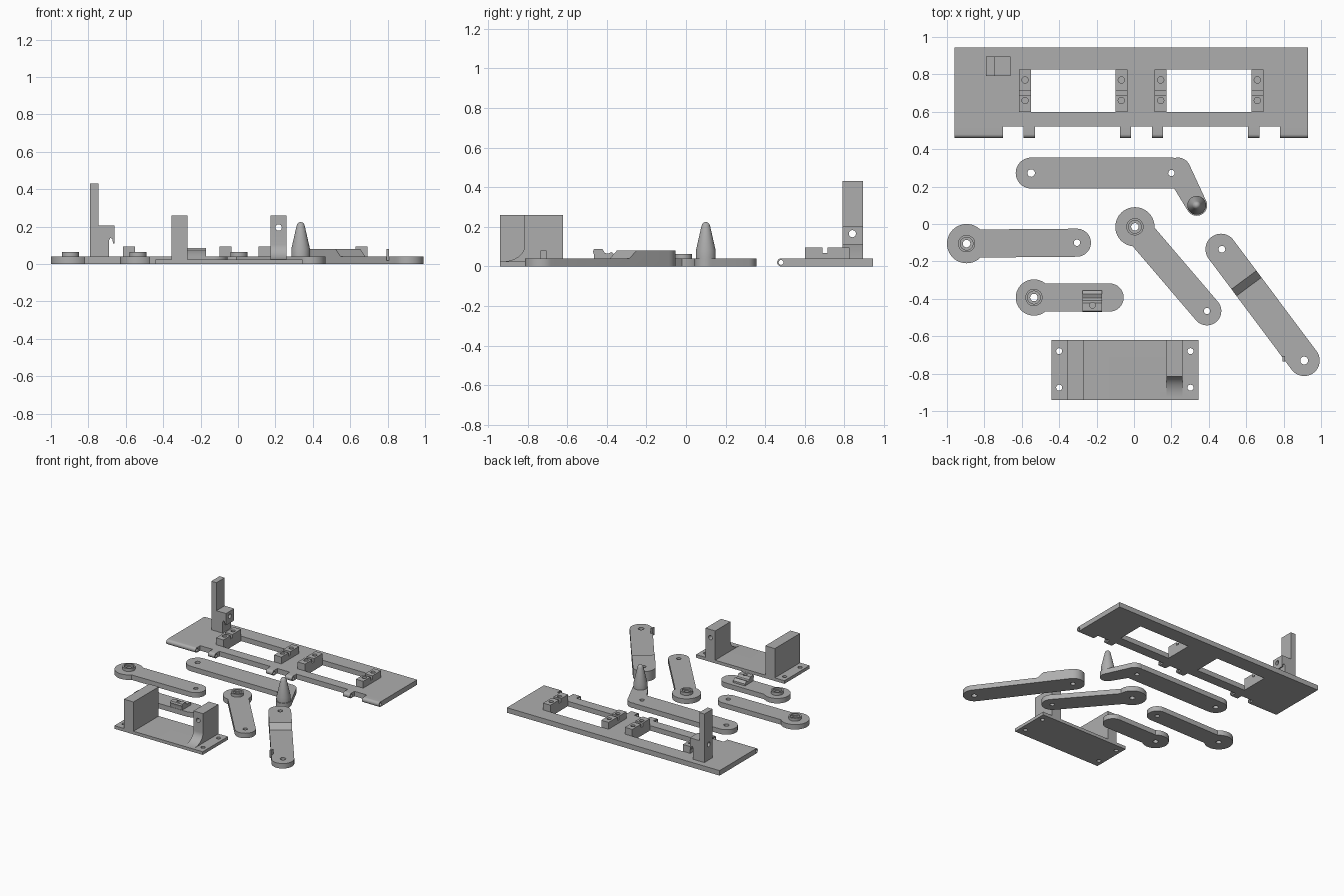
import bpy, bmesh, math
from mathutils import Matrix, Vector

if "Cube" in bpy.data.objects:
    bpy.data.objects.remove(bpy.data.objects["Cube"])

grey = bpy.data.materials.new("plain grey")
grey.diffuse_color = (0.42, 0.42, 0.42, 1)
grey.use_nodes = True
grey.node_tree.nodes["Principled BSDF"].inputs["Base Color"].default_value = grey.diffuse_color


def finish(name, bm):
    bmesh.ops.recalc_face_normals(bm, faces=bm.faces)
    me = bpy.data.meshes.new(name)
    bm.to_mesh(me)
    bm.free()
    me.materials.append(grey)
    ob = bpy.data.objects.new(name, me)
    bpy.context.collection.objects.link(ob)
    return ob


def prism(name, pts, lo, hi, axis='z'):
    """Extrude a 2D outline along an axis: z uses (x,y), y uses (x,z), x uses (y,z)."""
    put = {'z': lambda a, b, c: (a, b, c), 'y': lambda a, b, c: (a, c, b),
           'x': lambda a, b, c: (c, a, b)}[axis]
    bm = bmesh.new()
    rings = [[bm.verts.new(put(a, b, c)) for a, b in pts] for c in (lo, hi)]
    bm.faces.new(rings[0])
    bm.faces.new(rings[1])
    n = len(pts)
    for i in range(n):
        j = (i + 1) % n
        bm.faces.new((rings[0][i], rings[0][j], rings[1][j], rings[1][i]))
    return finish(name, bm)


def box(name, x0, x1, y0, y1, z0, z1):
    return prism(name, [(x0, y0), (x1, y0), (x1, y1), (x0, y1)], z0, z1)


def circle(a, b, r, n=40):
    return [(a + r * math.cos(math.tau * i / n), b + r * math.sin(math.tau * i / n)) for i in range(n)]


def disc(a, b, r, lo, hi, axis='z', name="disc"):
    return prism(name, circle(a, b, r), lo, hi, axis)


def link(name, p, r, q, s, z0=0.0, z1=0.04):
    """Bar with two round ends, made as the hull of two circles."""
    bm = bmesh.new()
    for x, y in circle(*p, r) + circle(*q, s):
        for z in (z0, z1):
            bm.verts.new((x, y, z))
    res = bmesh.ops.convex_hull(bm, input=bm.verts)
    loose = [v for v in bm.verts if not v.link_faces]
    bmesh.ops.delete(bm, geom=loose, context='VERTS')
    bmesh.ops.dissolve_limit(bm, angle_limit=0.01, verts=bm.verts, edges=bm.edges)
    return finish(name, bm)


def combine(ob, others, op):
    for other in others:
        mod = ob.modifiers.new("join", 'BOOLEAN')
        mod.operation, mod.solver, mod.object = op, 'EXACT', other
        bpy.context.view_layer.objects.active = ob
        bpy.ops.object.modifier_apply(modifier=mod.name)
        bpy.data.objects.remove(other)


def add(ob, *others):
    combine(ob, others, 'UNION')


def cut(ob, *others):
    combine(ob, others, 'DIFFERENCE')


def smooth(ob):
    bpy.ops.object.select_all(action='DESELECT')
    ob.select_set(True)
    bpy.context.view_layer.objects.active = ob
    bpy.ops.object.shade_smooth_by_angle(angle=math.radians(30))


# Mounting plate with two windows and hinge tabs
plate = box("mounting_plate", -0.96, 0.93, 0.52, 0.945, 0, 0.04)
cut(plate, *[box("c", a, b, 0.60, 0.825, -0.1, 0.1) for a, b in ((-0.55, -0.10), (0.175, 0.63))])
for a, b in ((-0.96, -0.70), (-0.59, -0.53), (-0.075, -0.015),
             (0.095, 0.155), (0.61, 0.67), (0.78, 0.93)):
    tab = [(0.53, 0), (0.53, 0.04)] + [
        (0.48 - 0.02 * math.sin(t), 0.02 + 0.02 * math.cos(t))
        for t in (math.pi * i / 14 for i in range(15))]
    add(plate, prism("t", tab, a, b, 'x'))
cut(plate, disc(0.48, 0.02, 0.012, -1, 1, 'x'))

# Grooved screw blocks beside the windows
for x in (-0.615, -0.10, 0.11, 0.627):
    block = box("screw_block", x, x + 0.065, 0.60, 0.825, 0.038, 0.095)
    cut(block, box("c", x - 0.1, x + 0.2, 0.69, 0.715, 0.067, 0.2),
        *[disc(x + 0.0325, y, 0.017, 0.042, 0.2) for y in (0.66, 0.77)])
    add(plate, block)
smooth(plate)

# Upright post with a hooked catch
post = prism("post", [(-0.79, 0.035), (-0.69, 0.035), (-0.69, 0.125), (-0.683, 0.14), (-0.672, 0.135),
                      (-0.668, 0.11), (-0.66, 0.11), (-0.66, 0.205), (-0.745, 0.205),
                      (-0.745, 0.43), (-0.79, 0.43)], 0.79, 0.895, 'y')
cut(post, disc(0.84, 0.165, 0.018, -1, -0.5, 'x'))
smooth(post)

# Hub arms: round hub with raised collar, bar and pivot hole
for name, hub, r, end, s in (("left_hub_arm", (-0.895, -0.105), 0.105, (-0.305, -0.10), 0.075),
                             ("short_hub_arm", (-0.535, -0.393), 0.097, (-0.13, -0.393), 0.075),
                             ("slanted_hub_arm", (0.005, -0.015), 0.105, (0.39, -0.465), 0.077)):
    arm = link(name, hub, s, end, s)
    add(arm, disc(*hub, r, 0, 0.04), disc(*hub, 0.046, 0.03, 0.063))
    cut(arm, disc(*hub, 0.034, 0.05, 0.2), disc(*hub, 0.02, -0.1, 0.2))
    if name != "short_hub_arm":
        cut(arm, disc(*end, 0.017, -0.1, 0.2))
    else:
        # Small saddle clip
        clip = prism("clip", [(-0.465, 0.035), (-0.355, 0.035), (-0.355, 0.055), (-0.375, 0.072),
                              (-0.395, 0.064), (-0.41, 0.068), (-0.422, 0.087), (-0.465, 0.087),
                              (-0.47, 0.075), (-0.465, 0.06)], -0.275, -0.17, 'x')
        cut(clip, disc(-0.222, -0.435, 0.015, 0.045, 0.2))
        add(arm, clip)
    smooth(arm)

# Bent arm with two pivot holes
bent = link("bent_arm", (-0.55, 0.2725), 0.0825, (0.20, 0.2725), 0.0825)
add(bent, link("elbow", (0.235, 0.287), 0.068, (0.335, 0.10), 0.056))
cut(bent, disc(-0.55, 0.2725, 0.02, -0.1, 0.2), disc(0.20, 0.2725, 0.017, -0.1, 0.2))
smooth(bent)

# Rounded cone peg on the bent arm
bm = bmesh.new()
profile = [(0, 0.038), (0.05, 0.038), (0.05, 0.08), (0.022, 0.203), (0.018, 0.214), (0.01, 0.222), (0, 0.225)]
vs = [bm.verts.new((0.335 + r, 0.10, z)) for r, z in profile]
es = [bm.edges.new(p) for p in zip(vs, vs[1:])]
bmesh.ops.spin(bm, geom=vs + es, cent=(0.335, 0.10, 0), axis=(0, 0, 1), angle=math.tau, steps=40)
bmesh.ops.remove_doubles(bm, verts=bm.verts, dist=0.0001)
smooth(finish("cone_peg", bm))

# Stepped arm: thick half sloping down to a thin half
p, q = Vector((0.465, -0.135)), Vector((0.91, -0.73))
step = link("stepped_arm", p, 0.083, q, 0.083, 0, 0.08)
d = (q - p).normalized()
wedge = prism("c", [(0.205, 0.0801), (0.25, 0.04), (1.2, 0.04), (1.2, 0.2), (0.205, 0.2)], -0.3, 0.3, 'y')
wedge.data.transform(Matrix.Translation((p.x, p.y, 0)) @ Matrix.Rotation(math.atan2(d.y, d.x), 4, 'Z'))
cut(step, wedge, disc(p.x + 0.005, p.y, 0.018, -0.1, 0.2), disc(*q, 0.021, -0.1, 0.2))
add(step, box("stop", 0.795, 0.808, -0.735, -0.705, 0.02, 0.08))
smooth(step)

# Motor bracket: base, full wall and shorter wall with a curved foot
bracket = box("bracket_base", -0.44, 0.345, -0.94, -0.62, 0, 0.025)
foot = [(-0.925 + 0.11 * math.sin(t), 0.105 - 0.08 * math.cos(t))
        for t in (math.pi / 2 * i / 10 for i in range(11))]
wall = prism("w", [(-0.62, 0.01), (-0.925, 0.01)] + foot + [(-0.815, 0.26), (-0.62, 0.26)], 0.175, 0.26, 'x')
cut(wall, disc(0.217, 0.195, 0.017, -1.2, -0.4, 'y'))
add(bracket, wall, box("w", -0.355, -0.27, -0.94, -0.62, 0.01, 0.26))
cut(bracket, *[disc(x, y, 0.016, -0.1, 0.2) for x in (-0.4, 0.302) for y in (-0.68, -0.875)])
smooth(bracket)
